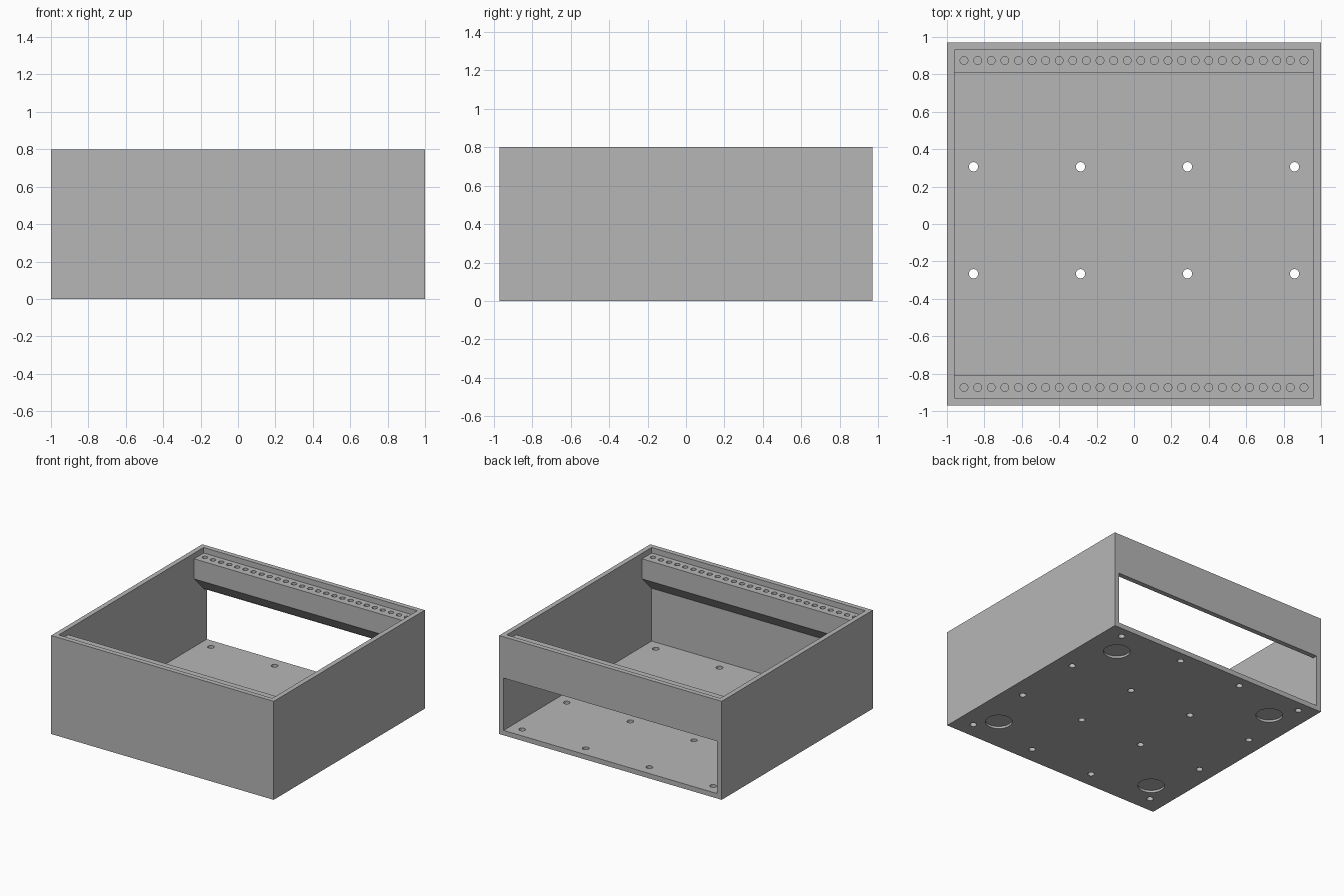
import bpy, bmesh, math
from mathutils import Matrix

if "Cube" in bpy.data.objects:
    bpy.data.objects.remove(bpy.data.objects["Cube"])

HX, HY, H = 1.0, 0.97, 0.80     # outer half sizes and height
IX, IY, FLOOR = 0.96, 0.93, 0.04  # inner half sizes and floor thickness
OPEN_TOP = 0.465                # top of the back opening
RAIL_TOP, RAIL_LIP, RAIL_Y = 0.755, 0.592, 0.807

grey = bpy.data.materials.new("plain_grey")
grey.diffuse_color = (0.47, 0.47, 0.47, 1)
grey.use_nodes = True
grey.node_tree.nodes["Principled BSDF"].inputs["Base Color"].default_value = grey.diffuse_color


def new_object(name, bm):
    bmesh.ops.recalc_face_normals(bm, faces=bm.faces)
    mesh = bpy.data.meshes.new(name)
    bm.to_mesh(mesh)
    bm.free()
    mesh.materials.append(grey)
    obj = bpy.data.objects.new(name, mesh)
    bpy.context.collection.objects.link(obj)
    return obj


def extrude_x(name, profile, half):
    """Extrude a closed (y, z) profile from -half to +half along x."""
    bm = bmesh.new()
    face = bm.faces.new([bm.verts.new((-half, y, z)) for y, z in profile])
    ext = bmesh.ops.extrude_face_region(bm, geom=[face])
    verts = [v for v in ext["geom"] if isinstance(v, bmesh.types.BMVert)]
    bmesh.ops.translate(bm, verts=verts, vec=(2 * half, 0, 0))
    return new_object(name, bm)


def cylinders(name, items, sides):
    """One mesh of upright cylinders given as (x, y, z0, z1, radius)."""
    bm = bmesh.new()
    for x, y, z0, z1, r in items:
        bmesh.ops.create_cone(bm, cap_ends=True, segments=sides, radius1=r, radius2=r,
                              depth=z1 - z0, matrix=Matrix.Translation((x, y, (z0 + z1) / 2)))
    return new_object(name, bm)


def cut(target, cutter):
    mod = target.modifiers.new("cut", 'BOOLEAN')
    mod.operation, mod.solver, mod.object = 'DIFFERENCE', 'EXACT', cutter
    bpy.context.view_layer.update()
    deps = bpy.context.evaluated_depsgraph_get()
    mesh = bpy.data.meshes.new_from_object(target.evaluated_get(deps))
    target.modifiers.clear()
    target.data = mesh
    bpy.data.objects.remove(cutter)


def smooth(obj):
    bpy.ops.object.select_all(action='DESELECT')
    obj.select_set(True)
    bpy.context.view_layer.objects.active = obj
    bpy.ops.object.shade_smooth_by_angle(angle=math.radians(30))


# case: solid block hollowed from the top and open low at the back
case = extrude_x("case", [(-HY, 0), (HY, 0), (HY, H), (-HY, H)], HX)
cut(case, extrude_x("cavity", [(-IY, FLOOR), (1.2, FLOOR), (1.2, OPEN_TOP),
                               (IY, OPEN_TOP), (IY, 1.0), (-IY, 1.0)], IX))

# floor: 4 x 4 grid of through holes and four shallow foot recesses
pitch = 0.572
holes = [((i - 1.5) * pitch, 0.02 + (j - 1.5) * pitch, -0.1, 0.1, 0.025)
         for i in range(4) for j in range(4)]
recesses = [(sx * 0.74, sy * 0.683, -0.1, 0.018, 0.1) for sx in (-1, 1) for sy in (-1, 1)]
cut(case, cylinders("floor_cutters", holes + recesses, 32))
smooth(case)

# mounting rails: sloped underside, row of 26 blind screw holes
for name, s in (("front_rail", -1), ("back_rail", 1)):
    rail = extrude_x(name, [(s * IY, RAIL_TOP), (s * RAIL_Y, RAIL_TOP),
                            (s * RAIL_Y, RAIL_LIP), (s * IY, OPEN_TOP + 0.004)], IX)
    row = [((i - 12.5) * 0.0727, s * 0.874, RAIL_TOP - 0.12, 0.9, 0.021) for i in range(26)]
    cut(rail, cylinders("screw_holes", row, 24))
    smooth(rail)
